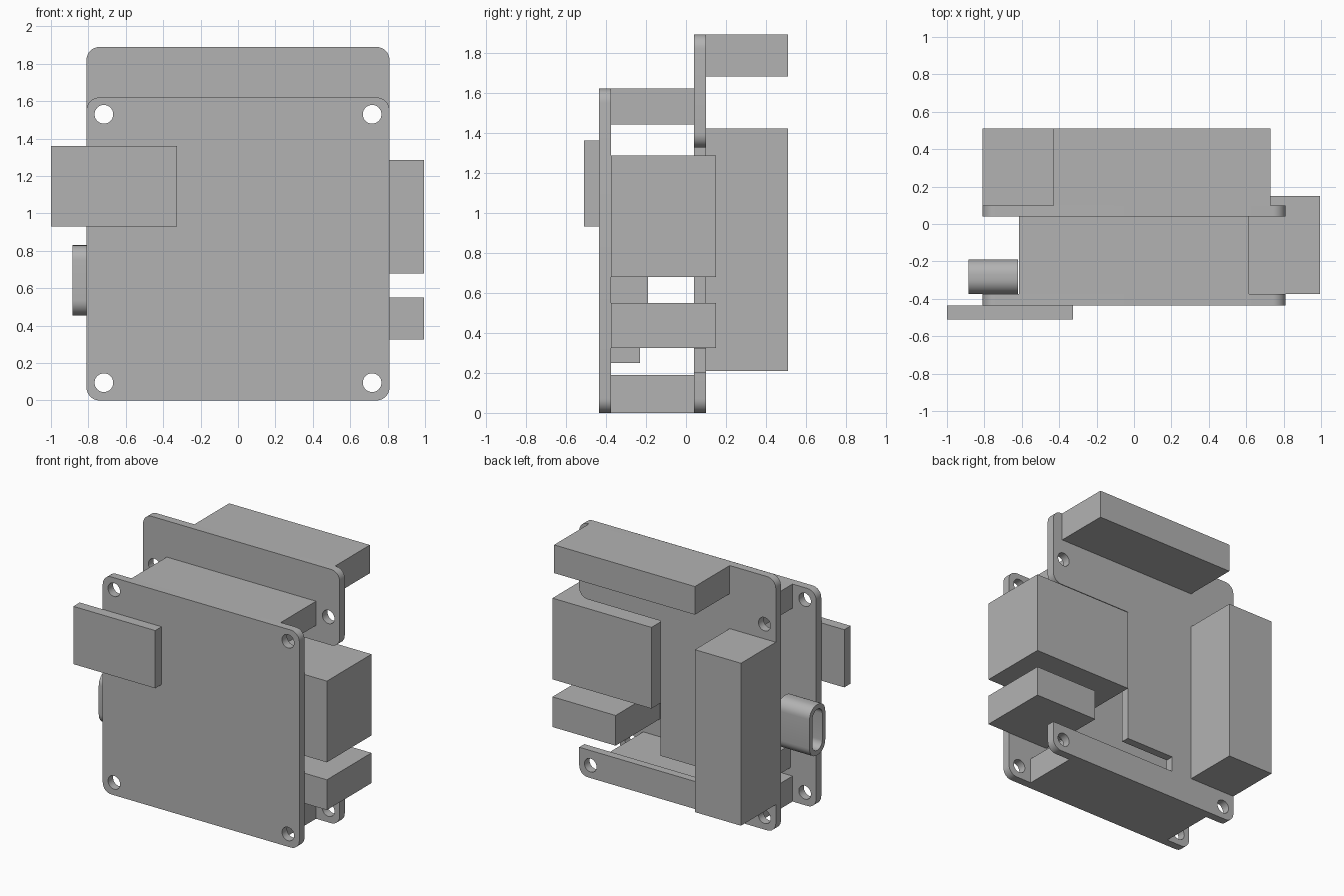
import bpy, bmesh, math
from mathutils import Vector

if "Cube" in bpy.data.objects:
    bpy.data.objects.remove(bpy.data.objects["Cube"], do_unlink=True)

grey = bpy.data.materials.new("plain_grey")
grey.use_nodes = True
COLOUR = (0.45, 0.45, 0.45, 1)
grey.diffuse_color = COLOUR
grey.node_tree.nodes["Principled BSDF"].inputs["Base Color"].default_value = COLOUR


def finish(name, bm):
    bmesh.ops.recalc_face_normals(bm, faces=bm.faces)
    mesh = bpy.data.meshes.new(name)
    bm.to_mesh(mesh)
    bm.free()
    mesh.materials.append(grey)
    obj = bpy.data.objects.new(name, mesh)
    bpy.context.collection.objects.link(obj)
    return obj


def box(name, x, y, z):
    bm = bmesh.new()
    bmesh.ops.create_cube(bm, size=1)
    for v in bm.verts:
        v.co = [a + (c + 0.5) * (b - a) for c, (a, b) in zip(v.co, (x, y, z))]
    return finish(name, bm)


def rounded(corners, steps=8):
    """Outline from (u, v, radius) right-angle corners."""
    out = []
    for i, (u, v, r) in enumerate(corners):
        p = Vector((u, v))
        if r == 0:
            out.append(p)
            continue
        to_prev = (Vector(corners[i - 1][:2]) - p).normalized()
        to_next = (Vector(corners[(i + 1) % len(corners)][:2]) - p).normalized()
        centre = p + r * (to_prev + to_next)
        for k in range(steps + 1):
            t = math.pi / 2 * k / steps
            out.append(centre - r * (to_next * math.cos(t) + to_prev * math.sin(t)))
    return out


def rect(u, v, r):
    return rounded([(u[0], v[0], r), (u[1], v[0], r), (u[1], v[1], r), (u[0], v[1], r)])


def add_prism(bm, outline, axis, start, end):
    """Extrude an outline along x (outline in y, z) or y (outline in x, z)."""
    def place(p, w):
        return (w, p.x, p.y) if axis == "x" else (p.x, w, p.y)
    face = bm.faces.new([bm.verts.new(place(p, start)) for p in outline])
    new = bmesh.ops.extrude_face_region(bm, geom=[face])["geom"]
    shift = Vector(place(Vector((0, 0)), end - start))
    bmesh.ops.translate(bm, vec=shift, verts=[g for g in new if isinstance(g, bmesh.types.BMVert)])


def cut_prism(name, outline, holes, axis, start, end, hole_start, hole_end):
    """Prism with hole outlines cut out of it."""
    bm = bmesh.new()
    add_prism(bm, outline, axis, start, end)
    obj = finish(name, bm)
    bm = bmesh.new()
    for hole in holes:
        add_prism(bm, hole, axis, hole_start, hole_end)
    cutter = finish("cutter", bm)
    cutter.hide_render = True
    mod = obj.modifiers.new("holes", "BOOLEAN")
    mod.operation = "DIFFERENCE"
    mod.solver = "EXACT"
    mod.object = cutter
    bpy.context.view_layer.objects.active = obj
    bpy.ops.object.modifier_apply(modifier="holes")
    bpy.data.objects.remove(cutter, do_unlink=True)
    bpy.ops.object.select_all(action="DESELECT")
    obj.select_set(True)
    bpy.ops.object.shade_smooth_by_angle(angle=math.radians(35))
    return obj


# Circuit boards, with matching screw holes
R = 0.07
H = 0.05
holes = [rect((x - H, x + H), (z - H, z + H), H) for x in (-0.717, 0.717) for z in (0.095, 1.53)]
front_outline = rect((-0.81, 0.81), (0, 1.62), R)
back_outline = rounded([
    (-0.81, 0, R), (0.81, 0, R), (0.81, 0.205, 0), (-0.26, 0.205, 0), (-0.26, 0.32, 0),
    (0.14, 0.32, 0), (0.14, 1.325, 0), (0.81, 1.325, R), (0.81, 1.89, R), (-0.81, 1.89, R)])
cut_prism("front_board", front_outline, holes, "y", -0.435, -0.375, -0.6, 0)
cut_prism("back_board", back_outline, holes, "y", 0.04, 0.10, -0.1, 0.3)

# Pin headers joining the boards
box("lower_header", (-0.615, 0.615), (-0.375, 0.04), (0, 0.19))
box("upper_header", (-0.615, 0.615), (-0.375, 0.04), (1.44, 1.62))

# Side connectors
box("large_side_connector", (0.18, 0.995), (-0.375, 0.15), (0.68, 1.285))
box("small_side_connector", (0.475, 0.995), (-0.375, 0.15), (0.325, 0.55))

# Blocks on the rear board
box("top_terminal", (-0.43, 0.73), (0.10, 0.51), (1.68, 1.89))
box("tall_terminal", (-0.81, -0.43), (0.10, 0.51), (0.21, 1.42))

# Card on the front board
box("front_card", (-1.0, -0.325), (-0.51, -0.435), (0.93, 1.36))

# Small component between the boards
box("small_component", (-0.60, -0.53), (-0.375, -0.23), (0.25, 0.42))

# Hollow rounded power port
W = 0.035
cut_prism("power_port", rect((-0.375, -0.19), (0.455, 0.83), 0.08),
          [rect((-0.375 + W, -0.19 - W), (0.455 + W, 0.83 - W), 0.055)],
          "x", -0.885, -0.62, -1.0, -0.66)
